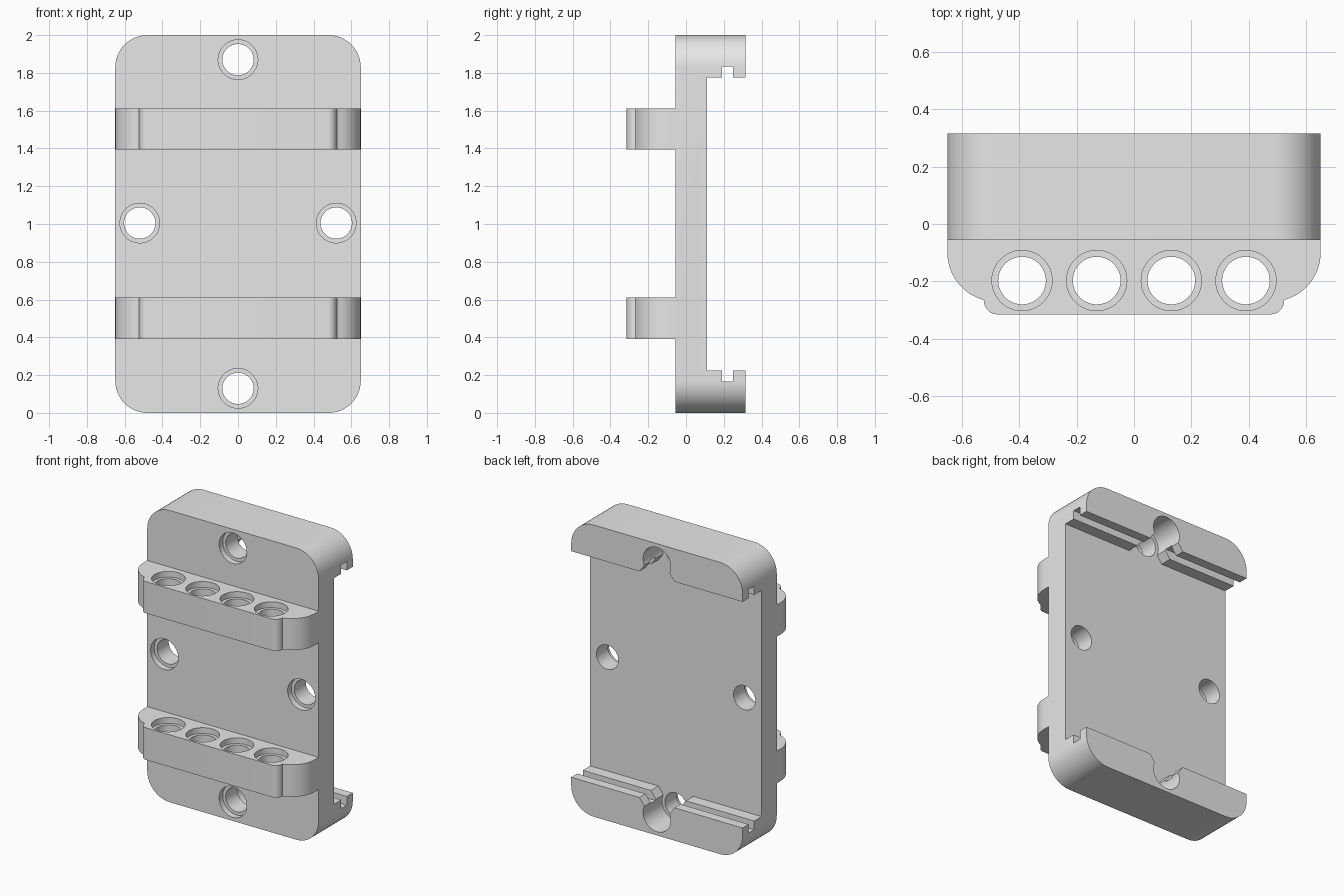
import bpy, bmesh
from math import pi, cos, sin, tan, radians

if "Cube" in bpy.data.objects:
    bpy.data.objects.remove(bpy.data.objects["Cube"], do_unlink=True)

GREY = (0.8, 0.8, 0.8, 1)
mat = bpy.data.materials.new("plain_grey")
mat.use_nodes = True
mat.diffuse_color = GREY
mat.node_tree.nodes["Principled BSDF"].inputs["Base Color"].default_value = GREY


def arc(cx, cy, r, start, end, steps=12):
    angles = [radians(start + (end - start) * i / steps) for i in range(steps + 1)]
    return [(cx + r * cos(a), cy + r * sin(a)) for a in angles]


def circle(cx, cy, r):
    return arc(cx, cy, r, 0, 360, 48)[:-1]


def prism(name, outline, axis, low, high):
    """Extrude a closed 2D outline along one axis."""
    place = {"x": lambda u, v, t: (t, u, v),
             "y": lambda u, v, t: (u, t, v),
             "z": lambda u, v, t: (u, v, t)}[axis]
    bm = bmesh.new()
    ends = [[bm.verts.new(place(u, v, t)) for u, v in outline] for t in (low, high)]
    for ring in ends:
        bm.faces.new(ring)
    n = len(outline)
    for i in range(n):
        j = (i + 1) % n
        bm.faces.new((ends[0][i], ends[0][j], ends[1][j], ends[1][i]))
    bmesh.ops.recalc_face_normals(bm, faces=bm.faces)
    mesh = bpy.data.meshes.new(name)
    bm.to_mesh(mesh)
    bm.free()
    mesh.materials.append(mat)
    obj = bpy.data.objects.new(name, mesh)
    bpy.context.collection.objects.link(obj)
    return obj


def activate(obj):
    bpy.ops.object.select_all(action="DESELECT")
    obj.select_set(True)
    bpy.context.view_layer.objects.active = obj


def cut(obj, outline, axis, low, high):
    cutter = prism("cutter", outline, axis, low, high)
    cutter.hide_render = True
    mod = obj.modifiers.new("cut", "BOOLEAN")
    mod.operation, mod.solver, mod.object = "DIFFERENCE", "EXACT", cutter
    activate(obj)
    bpy.ops.object.modifier_apply(modifier=mod.name)
    bpy.data.objects.remove(cutter, do_unlink=True)


def smooth(obj):
    activate(obj)
    bpy.ops.object.shade_smooth_by_angle(angle=radians(30))


HALF_W, FRONT, FLOOR, BACK = 0.65, -0.055, 0.11, 0.315
HOLE, BORE, BORE_DEPTH = 0.083, 0.105, 0.04

# Rounded plate, full depth
R = 0.17
outline = (arc(HALF_W - R, 2 - R, R, 0, 90) + arc(R - HALF_W, 2 - R, R, 90, 180)
           + arc(R - HALF_W, R, R, 180, 270) + arc(HALF_W - R, R, R, 270, 360))
plate = prism("mounting_plate", outline, "y", FRONT, BACK)

# Rear channel with a groove inside each lip
lower = [(0.4, 0.225), (0.25, 0.225), (0.25, 0.165),
         (0.19, 0.165), (0.19, 0.225), (FLOOR, 0.225)]
channel = lower + [(y, 2 - z) for y, z in reversed(lower)]
cut(plate, channel, "x", -1, 1)

# Flared notch through each lip, around the end holes
END_Z, FLARE = 0.13, 25
reach = 0.2
flare_x = BORE / cos(radians(FLARE)) + reach * tan(radians(FLARE))
notch = (arc(0, END_Z, BORE, 180 - FLARE, 360 + FLARE, 32)
         + [(flare_x, END_Z + reach), (-flare_x, END_Z + reach)])
cut(plate, notch, "y", FLOOR, 0.4)
cut(plate, [(x, 2 - z) for x, z in notch], "y", FLOOR, 0.4)

# Four counterbored screw holes
for x, z in ((0, END_Z), (0, 2 - END_Z), (-0.52, 1.005), (0.52, 1.005)):
    cut(plate, circle(x, z, HOLE), "y", -0.2, 0.4)
    cut(plate, circle(x, z, BORE), "y", -0.2, FRONT + BORE_DEPTH)
smooth(plate)

# Two front bars with rounded ends, each with four counterbored holes
half = ([(HALF_W, FRONT)] + arc(0.48, -0.1, 0.17, 0, -74)
        + arc(0.475, -0.267, 0.048, 0, -90, 8))
bar_outline = half + [(-x, y) for x, y in reversed(half)]
for name, low, high in (("lower_bar", 0.39, 0.61), ("upper_bar", 1.395, 1.612)):
    bar = prism(name, bar_outline, "z", low, high)
    for x in (-0.39, -0.13, 0.13, 0.39):
        cut(bar, circle(x, -0.197, HOLE), "z", low - 0.1, high + 0.1)
        cut(bar, circle(x, -0.197, BORE), "z", high - BORE_DEPTH, high + 0.1)
    smooth(bar)
